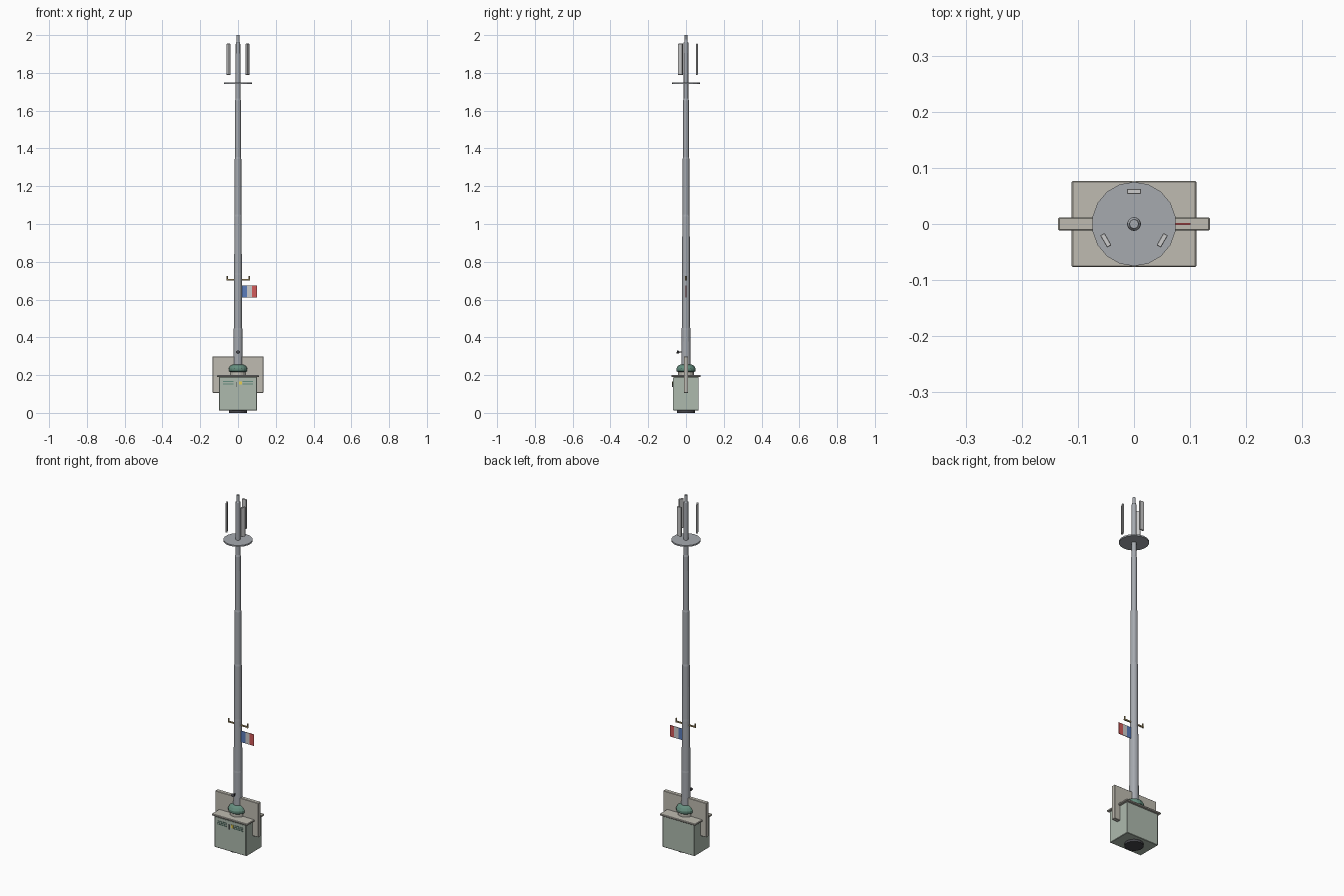
import bpy, bmesh, math
from mathutils import Matrix

if "Cube" in bpy.data.objects:
    bpy.data.objects.remove(bpy.data.objects["Cube"])

def mat(name, r, g, b):
    m = bpy.data.materials.new(name)
    m.diffuse_color = (r, g, b, 1)
    m.use_nodes = True
    m.node_tree.nodes["Principled BSDF"].inputs["Base Color"].default_value = m.diffuse_color
    return m

GREEN = mat("cabinet_green", 0.42, 0.49, 0.42)
DARK_GREEN = mat("collar_green", 0.13, 0.27, 0.21)
BEIGE = mat("board_beige", 0.52, 0.50, 0.44)
STEEL = mat("steel", 0.38, 0.40, 0.43)
DARK = mat("dark_metal", 0.06, 0.06, 0.07)
BRASS = mat("brass", 0.40, 0.30, 0.14)
YELLOW = mat("yellow", 0.80, 0.62, 0.08)
BLUE = mat("blue", 0.10, 0.20, 0.50)
WHITE = mat("white", 0.75, 0.75, 0.75)
RED = mat("red", 0.65, 0.10, 0.10)

def finish(name, bm, m):
    bmesh.ops.recalc_face_normals(bm, faces=bm.faces)
    me = bpy.data.meshes.new(name)
    bm.to_mesh(me)
    bm.free()
    ob = bpy.data.objects.new(name, me)
    bpy.context.collection.objects.link(ob)
    if m:
        me.materials.append(m)
    return ob

def box(name, loc, size, m=None, rot=0, bevel=0):
    bm = bmesh.new()
    bmesh.ops.create_cube(bm, size=1)
    bmesh.ops.scale(bm, vec=size, verts=bm.verts)
    ob = finish(name, bm, m)
    ob.location = loc
    ob.rotation_euler.z = rot
    if bevel:
        b = ob.modifiers.new("bevel", "BEVEL")
        b.width, b.segments = bevel, 1
    return ob

def lathe(name, profile, m=None, sides=18, matrix=None):
    """Revolve (radius, z) points and cap both ends."""
    bm = bmesh.new()
    rings = []
    for r, z in profile:
        angs = [math.pi / 2 + 2 * math.pi * i / sides for i in range(sides)]
        rings.append([bm.verts.new((r * math.cos(a), r * math.sin(a), z)) for a in angs])
    for a, b in zip(rings, rings[1:]):
        for i in range(sides):
            j = (i + 1) % sides
            bm.faces.new((a[i], a[j], b[j], b[i]))
    bm.faces.new(rings[0])
    bm.faces.new(rings[-1])
    if matrix:
        bm.transform(matrix)
    return finish(name, bm, m)

# Foot, cabinet body and roof
lathe("foot", [(0.048, 0), (0.048, 0.014)], DARK)
box("cabinet", (0, 0, 0.101), (0.2, 0.134, 0.178), GREEN, bevel=0.002)
box("cabinet_roof", (0, 0, 0.195), (0.222, 0.154, 0.010), BEIGE, bevel=0.002)

# Doors, louvres, handle and warning plate on the front
for s, side in ((-1, "left"), (1, "right")):
    box(f"{side}_door", (s * 0.049, -0.067, 0.1), (0.094, 0.004, 0.168), GREEN)
    for i in range(3):
        box(f"{side}_louvre_{i}", (s * 0.052, -0.070, 0.148 + i * 0.009),
            (0.055, 0.003, 0.003), DARK_GREEN)
box("door_handle", (-0.007, -0.071, 0.15), (0.004, 0.005, 0.025), DARK)
box("warning_plate", (0.013, -0.070, 0.158), (0.014, 0.003, 0.018), YELLOW)

# Board standing through the cabinet
box("board", (0, 0, 0.2025), (0.27, 0.023, 0.193), BEIGE, bevel=0.002)

# Plinth and green collar under the mast
lathe("mast_plinth", [(0.042, 0.198), (0.042, 0.216)], BEIGE)
lathe("mast_collar", [(0.036, 0.212), (0.050, 0.221), (0.051, 0.235),
                      (0.043, 0.249), (0.028, 0.257)], DARK_GREEN)

# Stepped mast
steps = [(0.0245, 0.25), (0.0235, 0.44), (0.0225, 0.45), (0.021, 0.73), (0.0205, 0.74),
         (0.0195, 1.04), (0.018, 1.05), (0.0175, 1.345), (0.0155, 1.355),
         (0.015, 1.655), (0.0125, 1.665), (0.0120, 1.96), (0.009, 1.965), (0.008, 2.0)]
lathe("mast", steps, STEEL)

# Platform disc and three antenna panels
lathe("platform", [(0.075, 1.741), (0.075, 1.749)], STEEL)
for i in range(3):
    a = math.radians(90 + 120 * i)
    box(f"antenna_panel_{i}", (0.058 * math.cos(a), 0.058 * math.sin(a), 1.872),
        (0.025, 0.009, 0.165), rot=a - math.pi / 2, bevel=0.001)

# Crossbar with upright pegs
box("crossbar", (0.002, 0, 0.705), (0.125, 0.007, 0.007), BRASS)
for s, side in ((-1, "left"), (1, "right")):
    lathe(f"{side}_peg", [(0.004, 0.70), (0.004, 0.724)], BRASS, 8,
          Matrix.Translation((0.001 + s * 0.059, 0, 0)))

# Striped flag plate
for i, m in enumerate((BLUE, WHITE, RED)):
    box(f"flag_stripe_{i}", (0.034 + i * 0.0265, 0, 0.642), (0.0265, 0.003, 0.064), m)

# Small lamp on the front of the mast
box("lamp_arm", (0, -0.030, 0.322), (0.005, 0.024, 0.005), DARK)
lathe("lamp", [(0.006, -0.007), (0.009, 0.007)], DARK, 10,
      Matrix.Translation((0, -0.042, 0.321)) @ Matrix.Rotation(math.radians(70), 4, 'X'))
